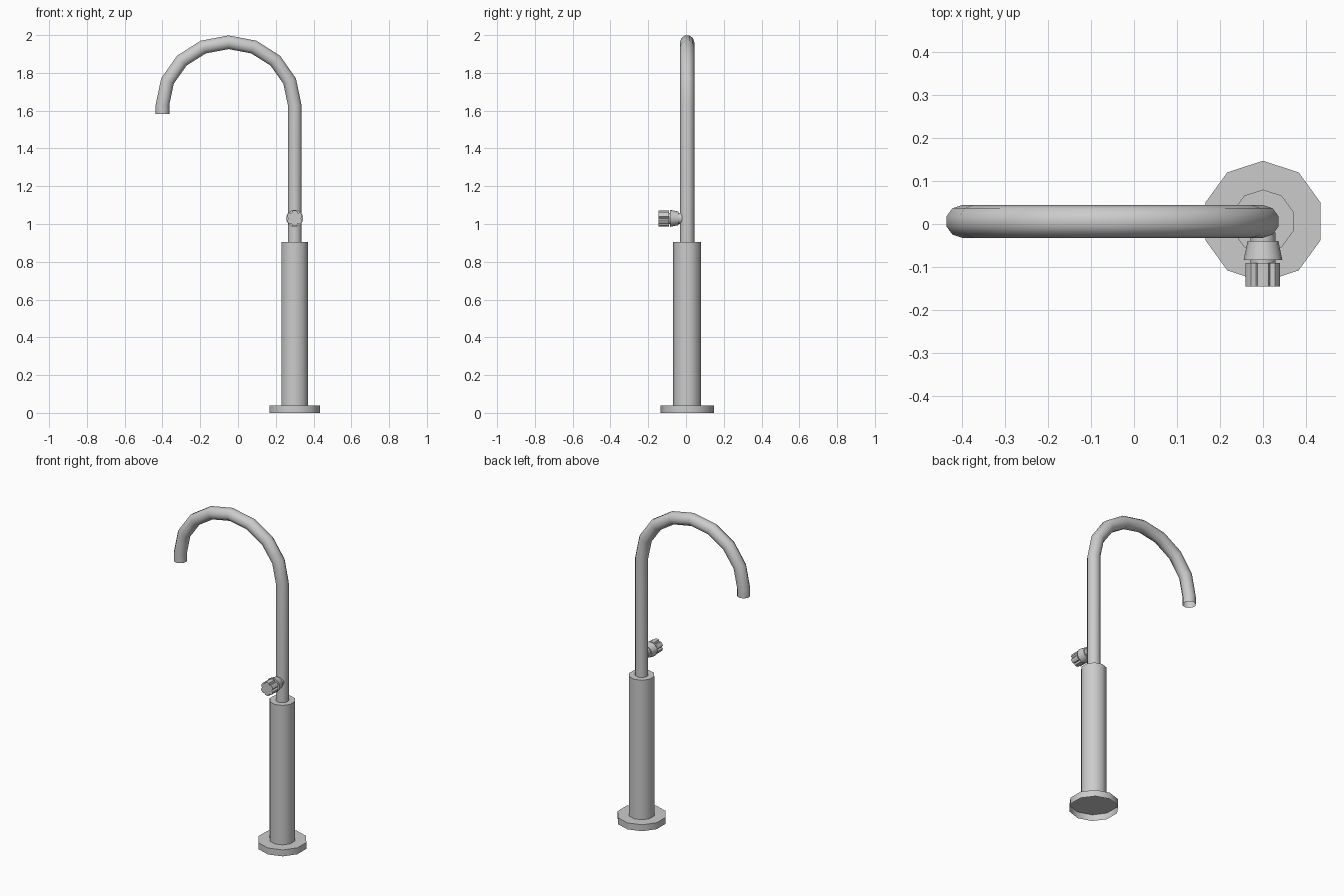
import bpy
import bmesh
import math
from mathutils import Vector

cube = bpy.data.objects.get("Cube")
if cube:
    bpy.data.objects.remove(cube, do_unlink=True)

metal = bpy.data.materials.new("grey metal")
metal.use_nodes = True
COLOUR = (0.6, 0.6, 0.6, 1.0)
metal.diffuse_color = COLOUR
metal.node_tree.nodes["Principled BSDF"].inputs["Base Color"].default_value = COLOUR

AXIS = Vector((0.3, 0.006, 0))    # vertical centre line of the tap
SIDES = 10
X, Y, Z = Vector((1, 0, 0)), Vector((0, 1, 0)), Vector((0, 0, 1))


def ring(centre, radius, u, v, sides=SIDES):
    """Regular polygon around centre, with a corner along v."""
    return [centre + radius * (math.sin(a) * u + math.cos(a) * v)
            for a in (2 * math.pi * i / sides for i in range(sides))]


def loft(name, rings, cap_start=False, cap_end=False):
    """Skin a list of equal rings and shade the result."""
    bm = bmesh.new()
    loops = [[bm.verts.new(p) for p in r] for r in rings]
    for a, b in zip(loops, loops[1:]):
        for i in range(len(a)):
            j = (i + 1) % len(a)
            bm.faces.new((a[i], a[j], b[j], b[i]))
    if cap_start:
        bm.faces.new(loops[0][::-1])
    if cap_end:
        bm.faces.new(loops[-1])
    bmesh.ops.recalc_face_normals(bm, faces=bm.faces)
    mesh = bpy.data.meshes.new(name)
    bm.to_mesh(mesh)
    bm.free()
    mesh.materials.append(metal)
    obj = bpy.data.objects.new(name, mesh)
    bpy.context.collection.objects.link(obj)
    bpy.ops.object.select_all(action='DESELECT')
    obj.select_set(True)
    bpy.context.view_layer.objects.active = obj
    bpy.ops.object.shade_smooth_by_angle(angle=math.radians(40))
    return obj


# Base flange, hollow underneath, and column
loft("base_flange", [ring(AXIS + Z * z, 0.141, X, Y) for z in (0, 0.04)], cap_end=True)
loft("column", [ring(AXIS + Z * z, 0.074, X, Y) for z in (0.04, 0.905)], cap_end=True)

# Swan neck spout with an open end
bend = Vector((-0.05, AXIS.y, 1.63))
spout = [ring(AXIS + Z * 0.905, 0.038, X, Y)]
for i in range(9):
    a = math.pi * i / 8
    out = Vector((math.cos(a), 0, math.sin(a)))
    centre = bend + Vector((0.35 * out.x, 0, 0.332 * out.z))
    spout.append(ring(centre, 0.038, out, Y))
spout.append(ring(bend + Vector((-0.35, 0, -0.047)), 0.038, -X, Y))
loft("spout", spout)

# Handle collar: stem, flared cone and neck
hub = Vector((AXIS.x, 0, 1.03))
collar = [(-0.02, 0.029), (-0.04, 0.029), (-0.04, 0.036),
          (-0.084, 0.045), (-0.084, 0.029), (-0.095, 0.029)]
loft("handle_collar", [ring(hub + Y * y, r, X, Z, 16) for y, r in collar])


# Lobed knob
def lobed(y, lobes=6):
    pts = []
    for k in range(lobes):
        for offset, r in ((-0.3, 0.041), (0, 0.042), (0.3, 0.041), (0.5, 0.032)):
            a = 2 * math.pi * (k + offset) / lobes
            pts.append(hub + Vector((r * math.sin(a), y, r * math.cos(a))))
    return pts


loft("handle_knob", [lobed(-0.091), lobed(-0.145)], cap_start=True, cap_end=True)
